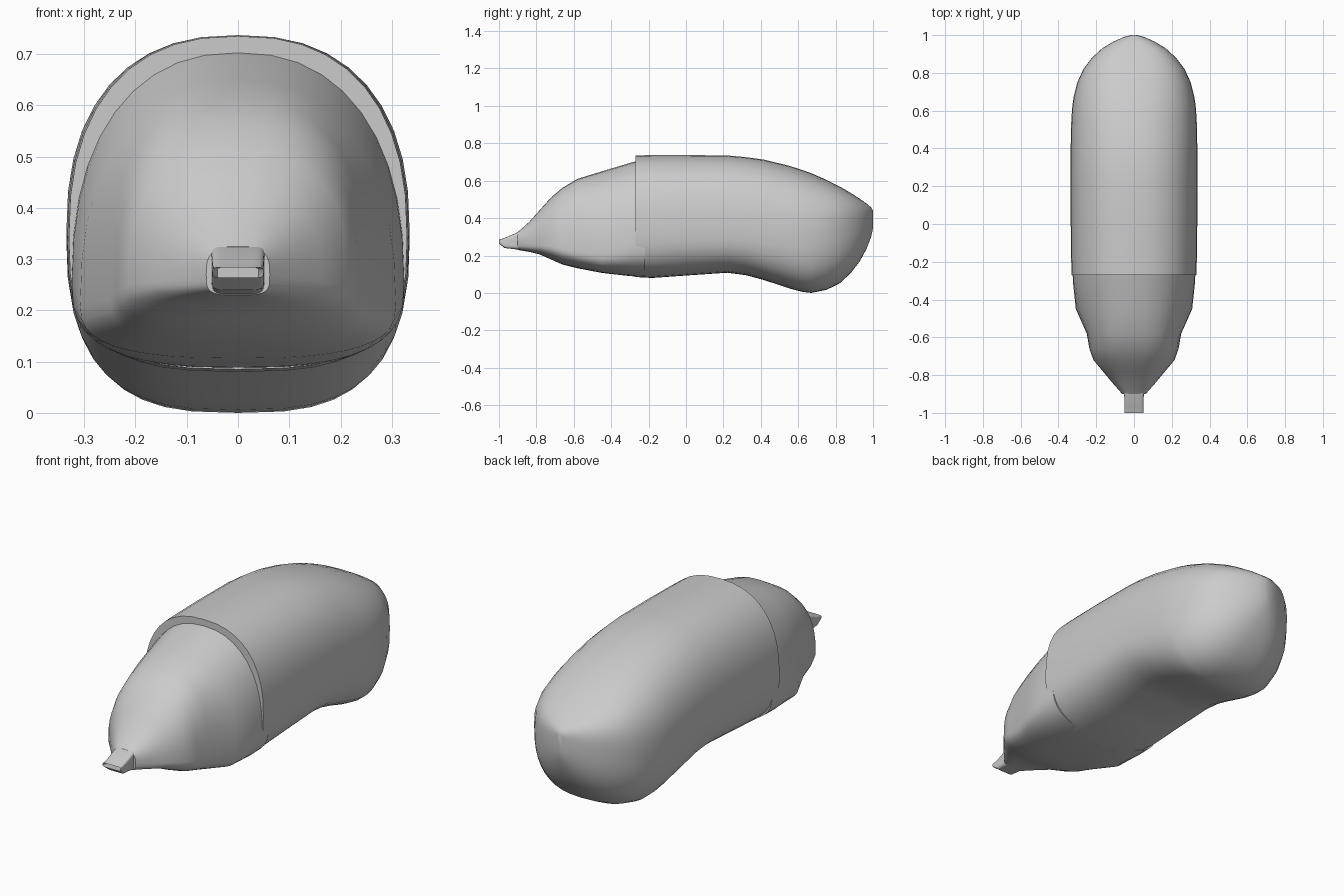
import bpy, bmesh, math

N = 40


def ring(y, zc, top, bot, w, nt, nb):
    """Rounded-box section: widest at height zc, separate upper and lower roundness."""
    pts = []
    for i in range(N):
        a = 2 * math.pi * i / N
        c, s = math.cos(a), math.sin(a)
        n, h = (nt, top - zc) if s >= 0 else (nb, zc - bot)
        x = math.copysign(abs(c) ** (2 / n), c) * w
        z = zc + math.copysign(abs(s) ** (2 / n), s) * h
        pts.append((x, y, z))
    return pts


def loft(name, sections, angle=40):
    bm = bmesh.new()
    rings = [[bm.verts.new(p) for p in ring(*s)] for s in sections]
    for a, b in zip(rings, rings[1:]):
        for i in range(N):
            j = (i + 1) % N
            bm.faces.new((a[i], a[j], b[j], b[i]))
    bm.faces.new(rings[0])
    bm.faces.new(rings[-1])
    bmesh.ops.recalc_face_normals(bm, faces=bm.faces)
    me = bpy.data.meshes.new(name)
    bm.to_mesh(me)
    bm.free()
    ob = bpy.data.objects.new(name, me)
    bpy.context.collection.objects.link(ob)
    bpy.ops.object.select_all(action='DESELECT')
    ob.select_set(True)
    bpy.context.view_layer.objects.active = ob
    bpy.ops.object.shade_smooth_by_angle(angle=math.radians(angle))
    return ob


# Long body: y, widest z, top, bottom, half width, upper and lower roundness
loft("body", [
    (-0.27, 0.34, 0.735, 0.085, 0.330, 2.4, 2.9),
    (-0.18, 0.34, 0.737, 0.080, 0.333, 2.4, 2.9),
    (0.00, 0.35, 0.737, 0.093, 0.335, 2.4, 2.9),
    (0.22, 0.35, 0.735, 0.108, 0.335, 2.4, 2.9),
    (0.32, 0.35, 0.726, 0.095, 0.335, 2.4, 2.9),
    (0.42, 0.34, 0.712, 0.068, 0.335, 2.4, 2.9),
    (0.55, 0.33, 0.680, 0.025, 0.332, 2.4, 2.9),
    (0.62, 0.33, 0.658, 0.006, 0.327, 2.4, 2.9),
    (0.67, 0.33, 0.640, 0.000, 0.320, 2.4, 2.9),
    (0.75, 0.34, 0.605, 0.016, 0.300, 2.5, 2.8),
    (0.82, 0.35, 0.570, 0.050, 0.268, 2.6, 2.7),
    (0.88, 0.36, 0.535, 0.105, 0.223, 2.8, 2.6),
    (0.93, 0.37, 0.503, 0.170, 0.168, 3.0, 2.5),
    (0.965, 0.38, 0.478, 0.235, 0.110, 3.0, 2.4),
    (0.99, 0.39, 0.457, 0.300, 0.055, 3.0, 2.2),
    (1.00, 0.39, 0.440, 0.345, 0.015, 2.5, 2.0),
])

# Head emerging from the body, wide at the jaw, narrow above
loft("head", [
    (-0.22, 0.27, 0.715, 0.085, 0.325, 2.3, 2.8),
    (-0.30, 0.25, 0.695, 0.090, 0.324, 2.3, 2.8),
    (-0.45, 0.21, 0.650, 0.107, 0.308, 2.3, 2.8),
    (-0.58, 0.22, 0.610, 0.132, 0.250, 2.7, 2.6),
    (-0.66, 0.235, 0.562, 0.152, 0.236, 2.7, 2.5),
    (-0.72, 0.25, 0.512, 0.178, 0.215, 2.5, 2.5),
    (-0.78, 0.255, 0.445, 0.205, 0.165, 2.4, 2.5),
    (-0.84, 0.26, 0.378, 0.220, 0.115, 2.4, 3.0),
    (-0.90, 0.27, 0.325, 0.230, 0.062, 3.0, 4.0),
])

# Small square snout with a hollow mouth
loft("snout", [
    (-0.86, 0.285, 0.330, 0.228, 0.060, 6, 6),
    (-0.90, 0.285, 0.324, 0.232, 0.052, 6, 6),
    (-0.97, 0.265, 0.294, 0.240, 0.050, 6, 6),
    (-1.00, 0.275, 0.284, 0.264, 0.050, 6, 6),
    (-0.95, 0.275, 0.284, 0.260, 0.040, 6, 6),
], 30)
